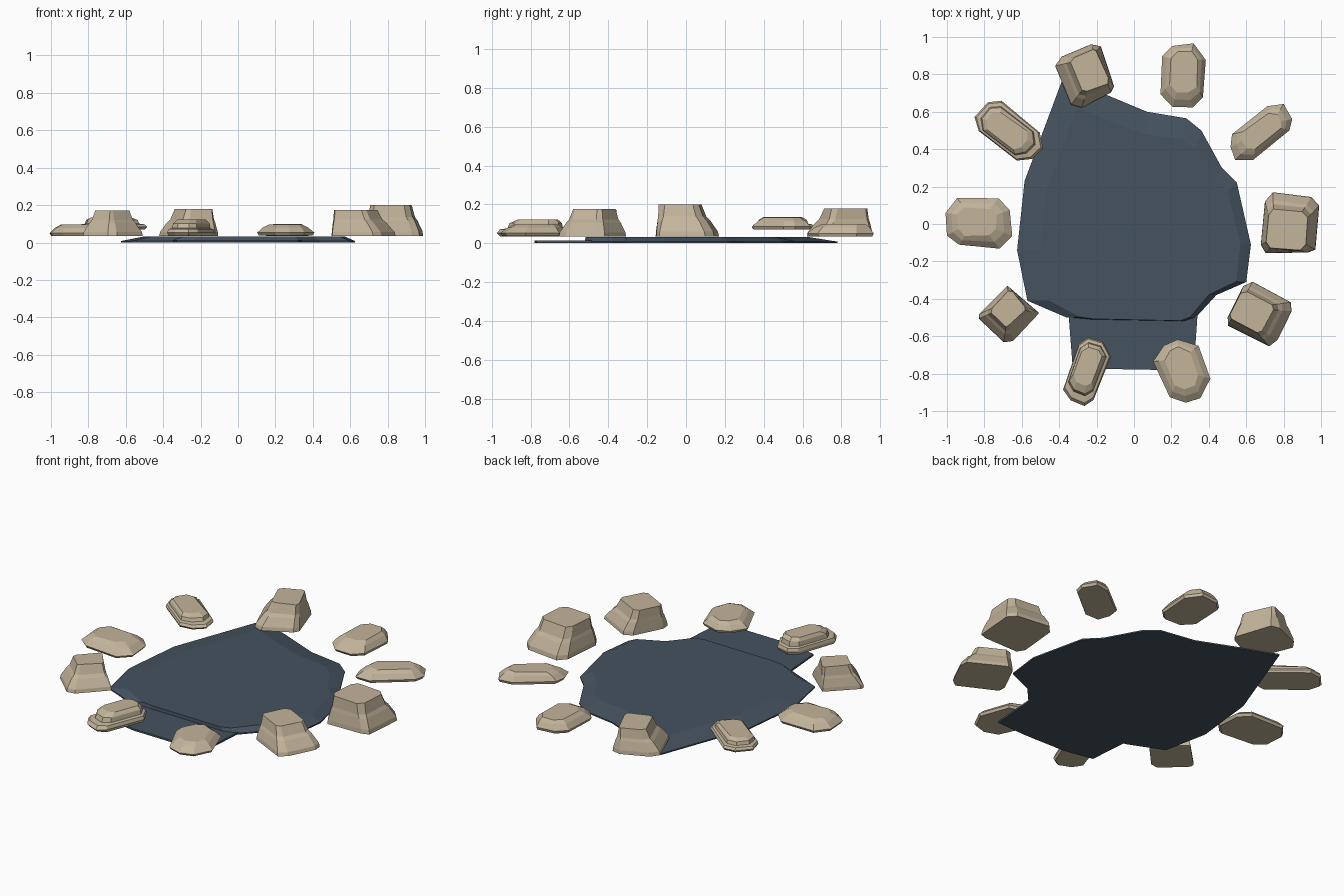
import bpy
import bmesh
import math
import random
from mathutils import Matrix, Vector

random.seed(4)

cube = bpy.data.objects.get("Cube")
if cube:
    bpy.data.objects.remove(cube, do_unlink=True)


def material(name, color):
    mat = bpy.data.materials.new(name)
    mat.use_nodes = True
    mat.diffuse_color = (*color, 1)
    mat.node_tree.nodes["Principled BSDF"].inputs["Base Color"].default_value = (*color, 1)
    return mat


sandstone = material("sandstone", (0.55, 0.46, 0.33))
slate_blue = material("slate blue", (0.06, 0.085, 0.115))


def loft(name, rings, mat):
    """Skin a stack of equal-length point rings and cap both ends."""
    bm = bmesh.new()
    loops = [[bm.verts.new(point) for point in ring] for ring in rings]
    count = len(loops[0])
    for low, high in zip(loops, loops[1:]):
        for i in range(count):
            j = (i + 1) % count
            bm.faces.new((low[i], low[j], high[j], high[i]))
    bm.faces.new(loops[0])
    bm.faces.new(loops[-1])
    bmesh.ops.recalc_face_normals(bm, faces=bm.faces)
    mesh = bpy.data.meshes.new(name)
    bm.to_mesh(mesh)
    bm.free()
    mesh.materials.append(mat)
    obj = bpy.data.objects.new(name, mesh)
    bpy.context.collection.objects.link(obj)
    return obj


def cut_rectangle(center, size, cut, angle, jitter):
    """Rectangle with cut corners, turned and slightly roughened."""
    a, b = size[0] / 2, size[1] / 2
    c = cut * min(a, b)
    corner = [(a, c - b), (a, b - c), (a - c, b), (c - a, b),
              (-a, b - c), (-a, c - b), (c - a, -b), (a - c, -b)]
    turn = Matrix.Rotation(math.radians(angle), 2)
    points = []
    for p in corner:
        rough = Vector((random.uniform(-jitter, jitter), random.uniform(-jitter, jitter)))
        points.append(turn @ Vector(p) + rough + Vector(center))
    return points


# Profiles: height fraction, blend from foot outline to top outline
TALL = [(0, 0), (0.15, 0.06), (0.5, 0.5), (0.62, 0.72), (1, 1)]
FLAT = [(0, 0.15), (0.25, 0), (0.72, 0.5), (1, 1)]
STEPPED = [(0, 0.15), (0.2, 0), (0.42, 0.15), (0.48, 0.5), (0.78, 0.6), (1, 1)]


def rock(name, foot, foot_size, top, top_size, angle, bottom, height, profile, cut):
    lower = cut_rectangle(foot, foot_size, cut, angle, 0.012)
    upper = cut_rectangle(top, top_size, cut, angle, 0.006)
    rings = []
    for rise, blend in profile:
        z = bottom + (height - bottom) * rise
        rings.append([(*p.lerp(q, blend), z) for p, q in zip(lower, upper)])
    return loft(name, rings, sandstone)


# Tall angular rocks
rock("left_rock", foot=(0.835, 0.0), foot_size=(0.30, 0.31), top=(0.815, -0.03),
     top_size=(0.21, 0.2), angle=-4, bottom=0.035, height=0.2, profile=TALL, cut=0.25)
rock("front_left_rock", foot=(0.67, -0.48), foot_size=(0.29, 0.25), top=(0.63, -0.47),
     top_size=(0.2, 0.17), angle=-27, bottom=0.035, height=0.175, profile=TALL, cut=0.25)
rock("front_right_rock", foot=(-0.67, -0.485), foot_size=(0.24, 0.23), top=(-0.67, -0.455),
     top_size=(0.15, 0.13), angle=46, bottom=0.035, height=0.172, profile=TALL, cut=0.18)
rock("back_tall_rock", foot=(-0.255, 0.8), foot_size=(0.25, 0.29), top=(-0.235, 0.82),
     top_size=(0.15, 0.2), angle=23, bottom=0.035, height=0.178, profile=TALL, cut=0.25)

# Low rounded rocks
rock("back_low_rock", foot=(0.26, 0.79), foot_size=(0.25, 0.34), top=(0.265, 0.81),
     top_size=(0.15, 0.22), angle=-3, bottom=0.035, height=0.1, profile=FLAT, cut=0.55)
rock("back_left_rock", foot=(0.67, 0.49), foot_size=(0.36, 0.19), top=(0.68, 0.5),
     top_size=(0.24, 0.11), angle=38, bottom=0.07, height=0.132, profile=FLAT, cut=0.6)
rock("front_low_rock", foot=(0.26, -0.785), foot_size=(0.33, 0.24), top=(0.255, -0.77),
     top_size=(0.22, 0.14), angle=-68, bottom=0.038, height=0.096, profile=FLAT, cut=0.6)
rock("right_rock", foot=(-0.83, 0.005), foot_size=(0.34, 0.25), top=(-0.84, 0.01),
     top_size=(0.21, 0.15), angle=0, bottom=0.035, height=0.096, profile=FLAT, cut=0.5)

# Layered rocks
rock("front_layered_rock", foot=(-0.255, -0.79), foot_size=(0.34, 0.18), top=(-0.25, -0.76),
     top_size=(0.2, 0.11), angle=72, bottom=0.035, height=0.122, profile=STEPPED, cut=0.55)
rock("back_right_rock", foot=(-0.67, 0.49), foot_size=(0.37, 0.2), top=(-0.68, 0.5),
     top_size=(0.24, 0.12), angle=-38, bottom=0.07, height=0.134, profile=STEPPED, cut=0.55)

# Broad slab with sloping shoulders and a steep front lip
outline = [(-0.38, 0.78), (-0.17, 0.7), (0.07, 0.6), (0.28, 0.565), (0.36, 0.5),
           (0.47, 0.3), (0.55, 0.22), (0.625, -0.11), (0.6, -0.31), (0.44, -0.38),
           (0.33, -0.5), (0.27, -0.52), (-0.24, -0.51), (-0.36, -0.5),
           (-0.57, -0.41), (-0.625, -0.14), (-0.585, 0.23)]


def shoulder(x, y):
    x *= 0.8 if x < -0.3 else 0.91
    y *= 0.8 if y > 0 else 0.995
    return (x, y, 0.033)


loft("slab", [[(x, y, 0) for x, y in outline],
              [(x, y, 0.008) for x, y in outline],
              [shoulder(x, y) for x, y in outline]], slate_blue)

# Thin front step
step = [(-0.35, -0.48), (-0.33, -0.74), (-0.15, -0.775), (0.13, -0.78), (0.32, -0.77), (0.34, -0.48)]
loft("front_step", [[(x, y, z) for x, y in step] for z in (0.002, 0.013)], slate_blue)
